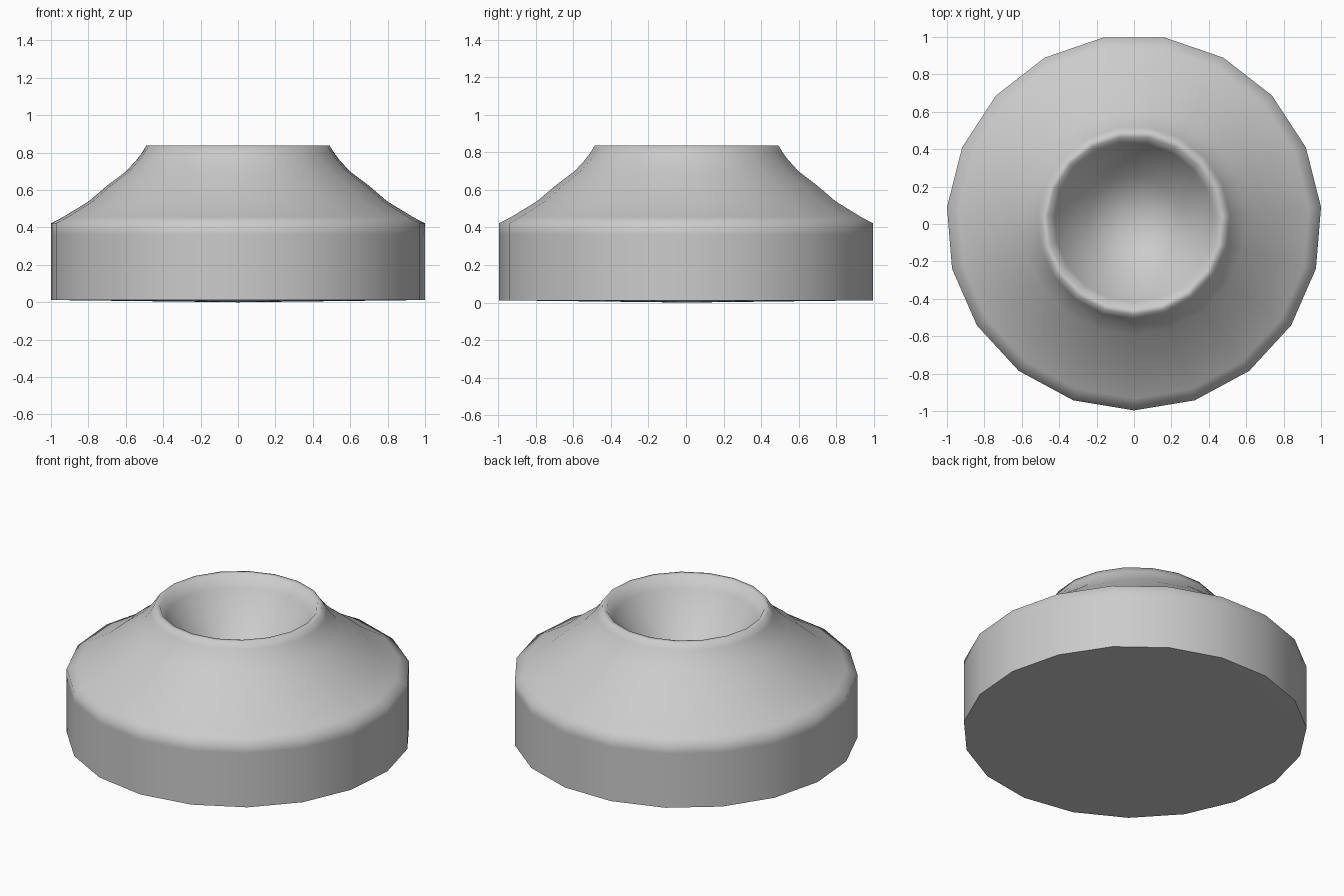
import bpy, bmesh, math

if "Cube" in bpy.data.objects:
    bpy.data.objects.remove(bpy.data.objects["Cube"])

SIDES = 19
# radius, height: underside, wall, curved shoulder, rim, funnel-shaped bowl
PROFILE = [(0, 0), (1.0034, 0.012), (1.0034, 0.36), (1.0034, 0.422),
           (0.94, 0.455), (0.80, 0.54), (0.70, 0.625), (0.60, 0.70),
           (0.545, 0.76), (0.515, 0.80), (0.492, 0.838), (0.462, 0.838),
           (0.425, 0.765), (0.25, 0.55), (0, 0.40)]
# an odd-sided ring is offset slightly so its bounds are centred
Y_SHIFT = 1.0034 * (1 - math.cos(math.pi / SIDES)) / 2


def lathe(name, profile):
    bm = bmesh.new()
    rings = []
    for r, z in profile:
        count = SIDES if r else 1
        rings.append([bm.verts.new((r * math.sin(a), -r * math.cos(a) + Y_SHIFT, z))
                      for a in (2 * math.pi * i / SIDES for i in range(count))])
    for lower, upper in zip(rings, rings[1:]):
        for i in range(SIDES):
            j = (i + 1) % SIDES
            if len(lower) == 1:
                bm.faces.new((lower[0], upper[j], upper[i]))
            elif len(upper) == 1:
                bm.faces.new((lower[i], lower[j], upper[0]))
            else:
                bm.faces.new((lower[i], lower[j], upper[j], upper[i]))
    bmesh.ops.recalc_face_normals(bm, faces=bm.faces)
    mesh = bpy.data.meshes.new(name)
    bm.to_mesh(mesh)
    bm.free()
    obj = bpy.data.objects.new(name, mesh)
    bpy.context.collection.objects.link(obj)
    return obj


# holder body with sharp bottom edge and soft upper edges
body = lathe("round_holder", PROFILE)
bpy.context.view_layer.objects.active = body
body.select_set(True)
bpy.ops.object.shade_smooth_by_angle(angle=math.radians(75))
